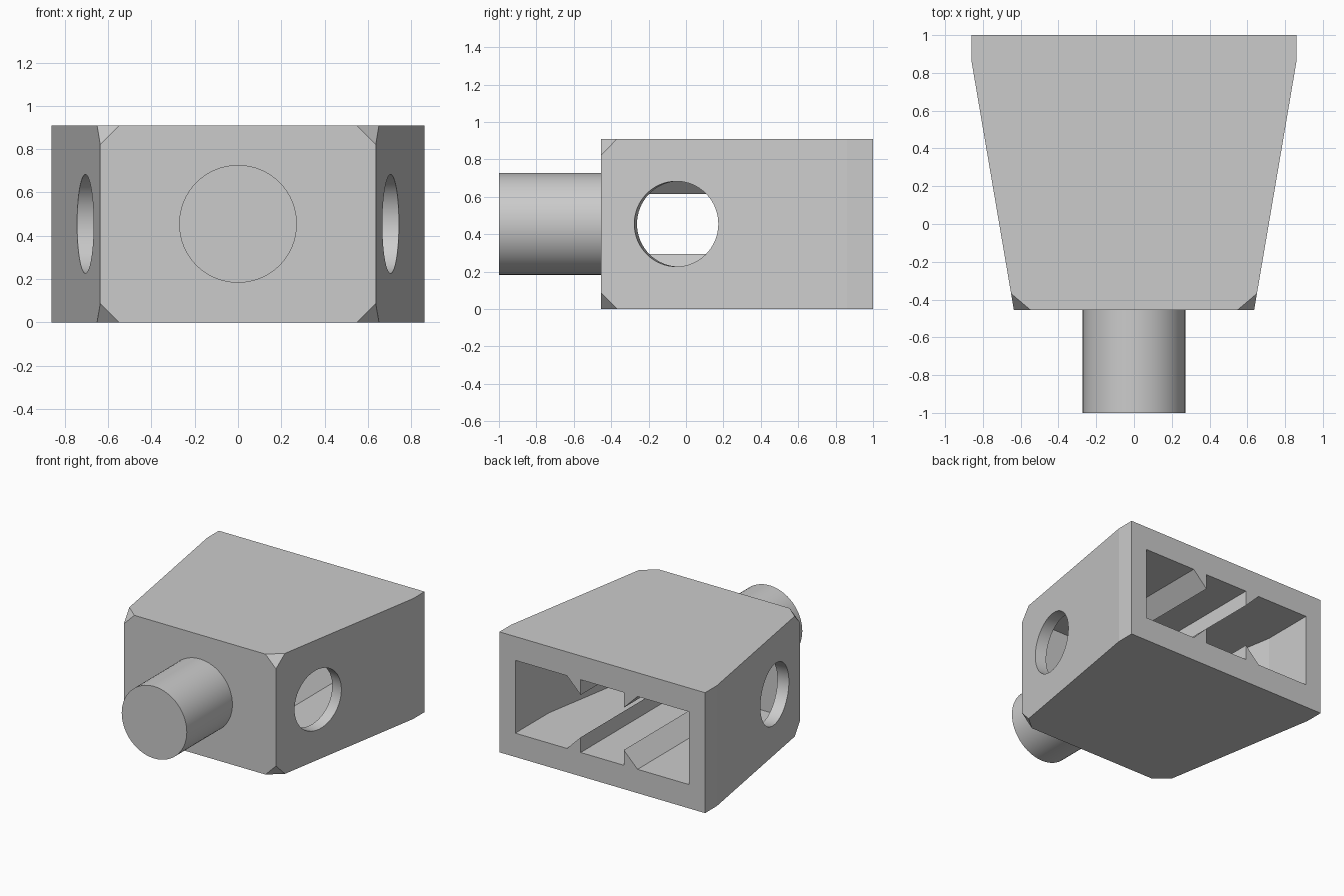
import bpy, bmesh, math
from mathutils import Matrix, Vector

if "Cube" in bpy.data.objects:
    bpy.data.objects.remove(bpy.data.objects["Cube"])

HEIGHT, MID = 0.91, 0.455
FRONT, BACK, CAVITY_FRONT = -0.455, 1.0, -0.275
FLOOR, CEILING = 0.18, 0.73
TAPER = math.atan2(0.224, 1.315)   # slant of the side walls

grey = bpy.data.materials.new("plain grey")
grey.use_nodes = True
grey.diffuse_color = (0.6, 0.6, 0.6, 1)
grey.node_tree.nodes["Principled BSDF"].inputs["Base Color"].default_value = (0.6, 0.6, 0.6, 1)


def finish(name, bm):
    bmesh.ops.recalc_face_normals(bm, faces=bm.faces)
    mesh = bpy.data.meshes.new(name)
    bm.to_mesh(mesh)
    bm.free()
    mesh.materials.append(grey)
    obj = bpy.data.objects.new(name, mesh)
    bpy.context.collection.objects.link(obj)
    return obj


def prism(points, direction):
    """Extrude a closed outline along a direction."""
    bm = bmesh.new()
    face = bm.faces.new([bm.verts.new(p) for p in points])
    moved = bmesh.ops.extrude_face_region(bm, geom=[face], use_keep_orig=True)["geom"]
    verts = [v for v in moved if isinstance(v, bmesh.types.BMVert)]
    bmesh.ops.translate(bm, verts=verts, vec=Vector(direction))
    return bm


def plan(half, z):
    """Mirror a right-hand plan outline across x = 0."""
    return [(x, y, z) for x, y in half] + [(-x, y, z) for x, y in reversed(half)]


def cylinder(radius, length, matrix):
    bm = bmesh.new()
    bmesh.ops.create_cone(bm, cap_ends=True, segments=64, radius1=radius,
                          radius2=radius, depth=length, matrix=matrix)
    return bm


def smooth(obj):
    bpy.ops.object.select_all(action='DESELECT')
    obj.select_set(True)
    bpy.context.view_layer.objects.active = obj
    bpy.ops.object.shade_smooth_by_angle(angle=math.radians(8))


def cut(obj, cutter):
    cutter.hide_render = True
    mod = obj.modifiers.new("cut", 'BOOLEAN')
    mod.operation, mod.solver, mod.object = 'DIFFERENCE', 'EXACT', cutter
    bpy.ops.object.select_all(action='DESELECT')
    obj.select_set(True)
    bpy.context.view_layer.objects.active = obj
    bpy.ops.object.modifier_apply(modifier=mod.name)
    bpy.data.objects.remove(cutter)


# Tapered housing with its four front corners clipped
bm = prism(plan([(0.636, FRONT), (0.86, 0.86), (0.86, BACK)], 0), (0, 0, HEIGHT))
corners = [v for v in bm.verts if v.co.y < FRONT + 0.01]
bmesh.ops.bevel(bm, geom=corners, offset=0.088, segments=1, affect='VERTICES')
housing = finish("housing", bm)

# Cavity open at the back, its walls parallel to the tapered sides
inner_x = 0.727
bend = 0.6
narrow = inner_x - (bend - CAVITY_FRONT) * math.tan(TAPER)
half = [(narrow, CAVITY_FRONT), (inner_x, bend), (inner_x, BACK + 0.1)]
cut(housing, finish("cavity_cutter", prism(plan(half, FLOOR), (0, 0, CEILING - FLOOR))))

# Round holes square to the side walls
for side in (-1, 1):
    place = (Matrix.Translation((side * 0.705, -0.052, MID))
             @ Matrix.Rotation(-side * TAPER, 4, 'Z') @ Matrix.Rotation(math.pi / 2, 4, 'Y'))
    cut(housing, finish("hole_cutter", cylinder(0.228, 0.3, place)))
smooth(housing)

# Front peg
place = Matrix.Translation((0, -0.7, MID)) @ Matrix.Rotation(math.pi / 2, 4, 'X')
peg = finish("front_peg", cylinder(0.272, 0.6, place))
smooth(peg)

# Wedge rails along the cavity floor and ceiling
for side, side_name in ((1, "left"), (-1, "right")):
    for z, step, level in ((FLOOR, 1, "lower"), (CEILING, -1, "upper")):
        outline = [(0.18, -0.01), (0.295, -0.01), (0.295, 0), (0.18, 0.115)]
        points = [(side * x, CAVITY_FRONT - 0.01, z + step * h) for x, h in outline]
        finish(f"{side_name}_{level}_rail", prism(points, (0, BACK - CAVITY_FRONT + 0.01, 0)))
